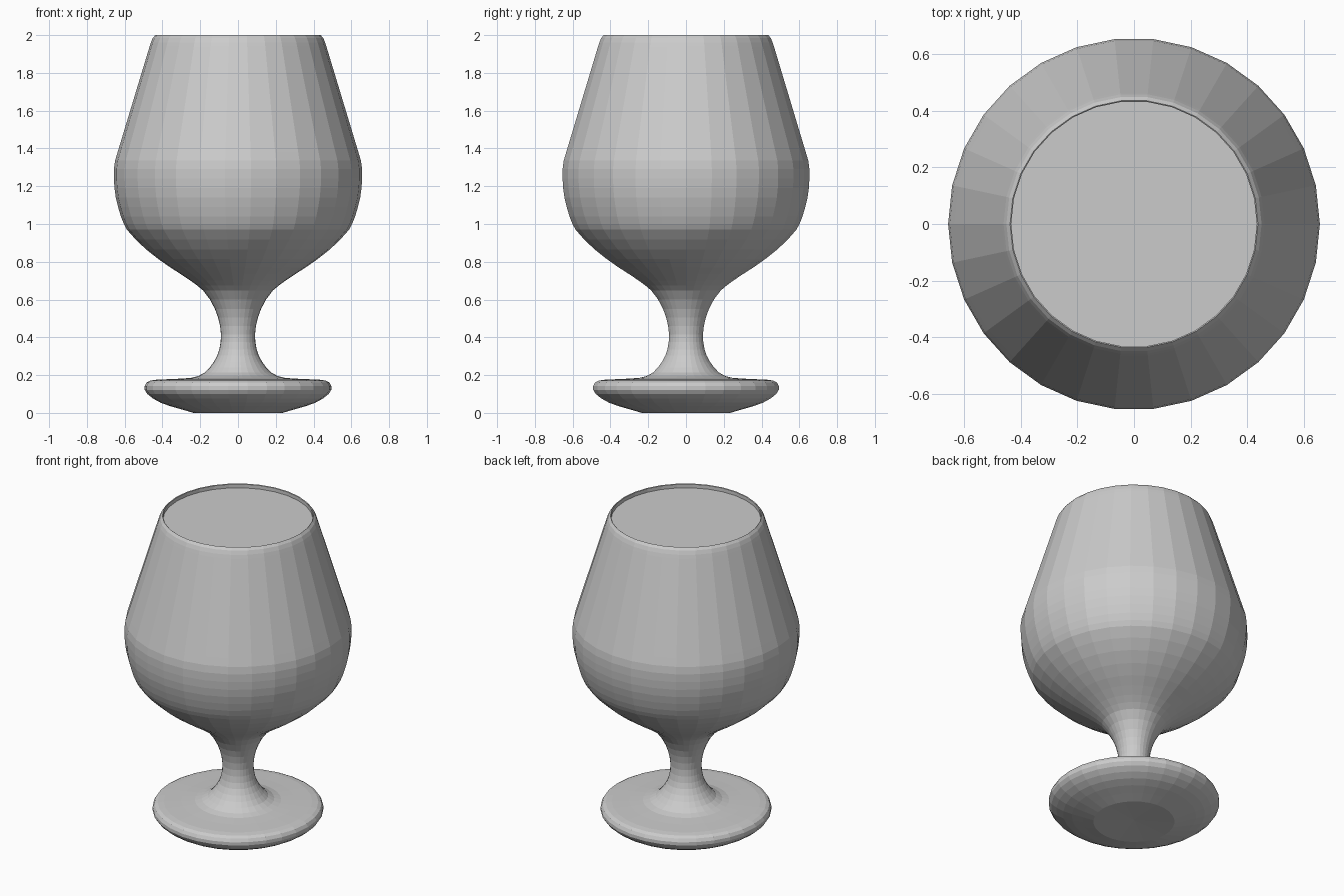
import bpy, math

SIDES = 30

grey = bpy.data.materials.new("light_grey")
grey.diffuse_color = (0.6, 0.6, 0.6, 1)


def lathe(name, profile):
    """Revolve (radius, height) points, listed bottom to top, into a flat-shaded body."""
    verts, rings, faces = [], [], []
    for r, z in profile:
        start = len(verts)
        if r == 0:
            verts.append((0, 0, z))
            rings.append([start] * SIDES)
        else:
            for i in range(SIDES):
                a = 2 * math.pi * i / SIDES
                verts.append((r * math.cos(a), r * math.sin(a), z))
            rings.append(list(range(start, start + SIDES)))
    for low, high in zip(rings, rings[1:]):
        for i in range(SIDES):
            j = (i + 1) % SIDES
            face = list(dict.fromkeys((low[i], low[j], high[j], high[i])))
            faces.append(face)
    mesh = bpy.data.meshes.new(name)
    mesh.from_pydata(verts, [], faces)
    mesh.materials.append(grey)
    mesh.update()
    obj = bpy.data.objects.new(name, mesh)
    bpy.context.collection.objects.link(obj)
    return obj


# Foot, stem, bowl and rim as one turned profile
lathe("goblet", [
    # foot
    (0, 0.012), (0.235, 0.0), (0.30, 0.019), (0.36, 0.036), (0.41, 0.054),
    (0.45, 0.076), (0.48, 0.10), (0.494, 0.122), (0.494, 0.142),
    (0.484, 0.161), (0.465, 0.171), (0.43, 0.176), (0.33, 0.18),
    # stem
    (0.25, 0.185), (0.21, 0.195), (0.175, 0.214), (0.15, 0.24),
    (0.128, 0.27), (0.11, 0.303), (0.099, 0.336), (0.092, 0.375),
    (0.09, 0.415), (0.095, 0.46), (0.106, 0.506), (0.122, 0.55),
    (0.149, 0.601), (0.185, 0.648), (0.217, 0.675),
    # bowl
    (0.254, 0.702), (0.305, 0.736), (0.36, 0.771), (0.424, 0.816),
    (0.487, 0.866), (0.542, 0.918), (0.588, 0.97), (0.604, 1.0),
    (0.62, 1.04), (0.635, 1.09), (0.647, 1.14), (0.654, 1.19),
    (0.657, 1.24), (0.657, 1.29), (0.651, 1.335), (0.636, 1.385),
    (0.468, 1.94),
    # rim
    (0.461, 1.962), (0.451, 1.985), (0.438, 2.0), (0.434, 1.997),
    (0.434, 1.95),
])

# Surface filling the mouth, just below the rim
lathe("drink_surface", [(0.434, 1.974), (0, 1.974)])
